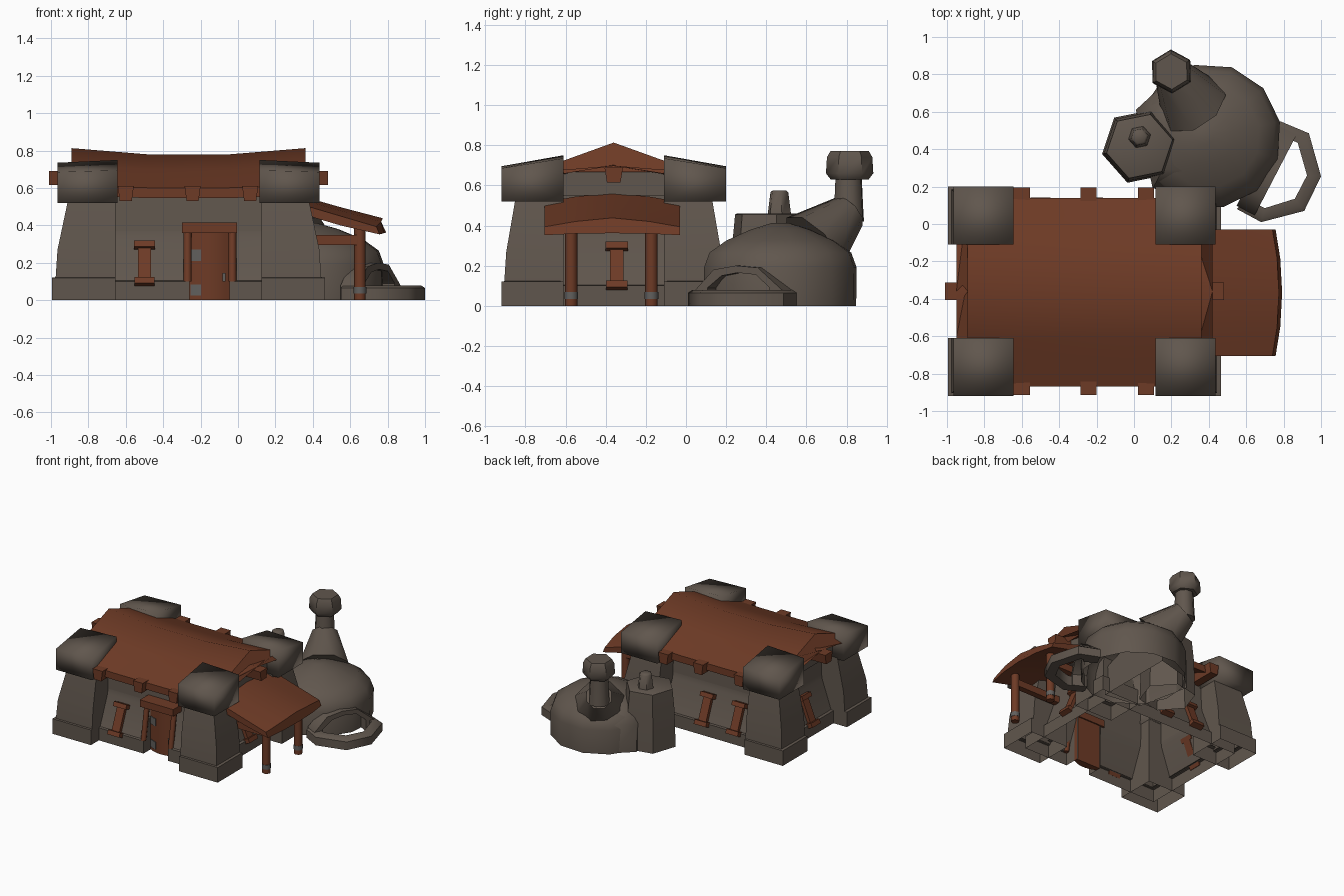
import bpy, bmesh, math
from mathutils import Vector, Matrix

if "Cube" in bpy.data.objects:
    bpy.data.objects.remove(bpy.data.objects["Cube"])

CX, CY = -0.265, -0.36          # centre of the hall


def material(name, rgb):
    m = bpy.data.materials.new(name)
    m.diffuse_color = (*rgb, 1)
    m.use_nodes = True
    m.node_tree.nodes["Principled BSDF"].inputs["Base Color"].default_value = m.diffuse_color
    return m


STONE = material("stone", (0.118, 0.094, 0.075))
WOOD = material("red_wood", (0.155, 0.043, 0.019))
METAL = material("grey_metal", (0.12, 0.115, 0.11))


def loft(name, rings, mat, bottom=True, top=True, closed=True, angle=50):
    """Skin a list of equal rings (or open strips)."""
    bm = bmesh.new()
    vs = [[bm.verts.new(p) for p in r] for r in rings]
    for a, b in zip(vs, vs[1:]):
        n = len(a)
        for i in range(n if closed else n - 1):
            j = (i + 1) % n
            bm.faces.new((a[i], a[j], b[j], b[i]))
    if bottom:
        bm.faces.new(vs[0][::-1])
    if top:
        bm.faces.new(vs[-1])
    if closed:
        bmesh.ops.recalc_face_normals(bm, faces=bm.faces)
    me = bpy.data.meshes.new(name)
    bm.to_mesh(me)
    bm.free()
    me.materials.append(mat)
    ob = bpy.data.objects.new(name, me)
    bpy.context.collection.objects.link(ob)
    bpy.ops.object.select_all(action='DESELECT')
    ob.select_set(True)
    bpy.context.view_layer.objects.active = ob
    bpy.ops.object.shade_smooth_by_angle(angle=math.radians(angle))
    return ob


def rect(x0, x1, y0, y1, z):
    return [(x0, y0, z), (x1, y0, z), (x1, y1, z), (x0, y1, z)]


def box(name, x0, x1, y0, y1, z0, z1, mat):
    return loft(name, [rect(x0, x1, y0, y1, z0), rect(x0, x1, y0, y1, z1)], mat)


def ngon(x, y, z, r, n, turn=0.0):
    return [(x + r * math.cos(turn + math.tau * i / n),
             y + r * math.sin(turn + math.tau * i / n), z) for i in range(n)]


# ---- corner towers: plinth, tapered body, sloped cap
for sx in (-1, 1):
    for sy in (-1, 1):
        def tring(x0, x1, y0, y1, z):
            return [(CX + sx * x, CY + sy * y, h) for (x, y, h) in rect(x0, x1, y0, y1, z)]
        loft("tower_plinth", [tring(.39, .73, .25, .56, 0), tring(.39, .73, .25, .56, .12),
                              tring(.42, .70, .28, .53, .125)], STONE, bottom=False, top=False)
        loft("tower_body", [tring(.39, .71, .25, .545, .12), tring(.39, .70, .25, .535, .27),
                            tring(.39, .645, .25, .49, .53)], STONE, bottom=False, top=False)
        cap = tring(.38, .70, .25, .56, 0)
        loft("tower_cap", [tring(.38, .70, .25, .56, .52),
                           [(p[0], p[1], z) for p, z in zip(cap, (.75, .735, .685, .695))]],
             STONE, angle=95)


# ---- hall walls with a door opening: plinth and inward-leaning walls, open underneath
def wall_path(hx, hy, z):
    x0, x1, y0, y1 = CX - hx, CX + hx, CY - hy, CY + hy
    return [(p[0], p[1], z) for p in ((-.045, CY - .33), (-.045, y0), (x1, y0), (x1, y1),
                                      (x0, y1), (x0, y0), (-.26, y0), (-.26, CY - .33))]


loft("wall_plinth", [wall_path(.61, .46, 0), wall_path(.61, .46, .10), wall_path(.58, .44, .105)],
     STONE, bottom=False, top=False, closed=False)
loft("hall_walls", [wall_path(.59, .445, .10), wall_path(.51, .35, .33), wall_path(.505, .345, .37)],
     STONE, bottom=False, top=False, closed=False)
loft("upper_walls", [rect(CX - h, CX + h, CY - d, CY + d, z)
                     for h, d, z in ((.505, .345, .37), (.50, .335, .61))],
     STONE, bottom=False, top=False)
for sx in (-1, 1):
    gable = [(-.40, .55), (.40, .55), (.40, .60), (.25, .655), (0, .72), (-.25, .655), (-.40, .60)]
    loft("gable", [[(CX + sx * x, CY + y, z) for y, z in gable] for x in (.49, .60)], STONE)


# ---- main roof: saddle ridge with slanted, deeper ends
def roof_z(x, y):
    a = abs(y - CY)
    sag = .033 * (1 - min(1, max(0, (abs(x - CX) - .22) / .40)))
    z = .813 - .36 * a if a <= .25 else .723 - .43 * (a - .25)
    return z - sag * (1 - .7 * a / .51)


roof_y = [CY + d for d in (-.51, -.38, -.25, 0, .25, .38, .50)]
end_depth = [.05, .055, .065, .115, .065, .055, .05]
rings = []
for t, b in ((-.625, -.685), (-.22, -.22), (.22, .22), (.625, .685)):
    top = [(CX + t, y, roof_z(CX + t, y)) for y in roof_y]
    low = [(CX + b, y, roof_z(CX + t, y) - (d if t != b else .055))
           for y, d in zip(roof_y, end_depth)]
    rings.append(top + low[::-1])
loft("main_roof", rings, WOOD)

# ---- tapered beam ends under eaves and ridge
for sy in (-1, 1):
    for x in (-.60, -.243, .065):
        ends = [(x - .032, .53), (x + .032, .53), (x + .043, .612), (x - .043, .612)]
        loft("eave_beam", [[(px, CY + sy * d, z) for px, z in ends] for d in (.34, .555)], WOOD)
for sx in (-1, 1):
    ends = [(-.034, .615), (.034, .615), (.046, .69), (-.046, .69)]
    loft("ridge_beam", [[(CX + sx * d, CY + y, z) for y, z in ends] for d in (.54, .745)], WOOD)


# ---- windows: shutter with lintel and sill, leaning with the wall
def window(x, y, turn):
    m = (Matrix.Translation((x, y, .09)) @ Matrix.Rotation(turn, 4, 'Z') @
         Matrix.Rotation(math.radians(-22), 4, 'X') @ Matrix.Translation((0, 0, -.09)))
    for name, w, d, z0, z1 in (("window_shutter", .034, .025, .10, .29),
                               ("window_lintel", .056, .045, .285, .32),
                               ("window_sill", .053, .045, .075, .11)):
        box(name, -w, w, -d, .002, z0, z1, WOOD).data.transform(m)


window(-.50, CY - .455, 0)
window(-.50, CY + .455, math.pi)
window(-.22, CY + .455, math.pi)
window(CX + .60, CY + .015, math.pi / 2)
window(CX - .60, CY + .015, -math.pi / 2)

# ---- bowed front door, set back, with frame and fittings
DX, DY = -.152, CY - .37


def bow(x):
    return DY - .03 * (1 - ((x - DX) / .108) ** 2)


door_x = [DX + .108 * i / 4 for i in range(-4, 5)]
door = [(x, bow(x)) for x in door_x] + [(DX + .108, DY + .03), (DX - .108, DY + .03)]
loft("door", [[(x, y, z) for x, y in door] for z in (0, .38)], WOOD)
for x in (-.27, -.03):
    loft("door_post", [ngon(x, CY - d, z, .021, 8) for z, d in ((.10, .445), (.37, .40))], WOOD)
box("door_lintel", -.30, -.005, CY - .45, CY - .33, .36, .415, WOOD)
for z in (.055, .24):
    hx = [-.253, -.225, -.198]
    loft("door_hinge", [[(x, bow(x) - .006, h) for x in hx] + [(x, bow(x) + .003, h) for x in hx[::-1]]
                        for h in (z - .03, z + .03)], METAL)
box("door_handle", -.082, -.068, bow(-.075) - .02, bow(-.075) + .01, .10, .145, METAL)


# ---- side awning on two posts
def awning_z(x, y):
    return .55 - .115 * (x - .36) / .39 - .045 * (abs(y + .367) / .34) ** 1.5


awn_y = [-.705, -.55, -.367, -.184, -.03]
arc = [.0, .025, .035, .025, .0]
rings = []
for xt, xb, k in ((.32, .32, 0), (.55, .55, .3), (.74, .757, 1)):
    top = [(xt + a * k, y, awning_z(xt, y)) for y, a in zip(awn_y, arc)]
    low = [(xb + a * k, y, .352 + .01 * a / .035 if k == 1 else awning_z(xt, y) - .05)
           for y, a in zip(awn_y, arc)]
    rings.append(top + low[::-1])
loft("awning", rings, WOOD)
for y in (-.572, -.172):
    loft("awning_post", [ngon(.652, y, z, .031, 8) for z in (0, .39)], WOOD)
    loft("post_band", [ngon(.652, y, z, .034, 8) for z in (.035, .07)], METAL)
    box("awning_beam", .25, .64, y - .024, y + .024, .295, .35, WOOD)

# ---- furnace dome and the mass joining it to the kiln
FX, FY = .40, .47
loft("furnace_dome", [ngon(FX + dx, FY, z, r, 12, .2) for z, r, dx in
                      ((0, .385, 0), (.19, .388, 0), (.265, .36, 0), (.325, .275, 0),
                       (.38, .15, -.01), (.412, .045, -.02))], STONE, bottom=False)
joint = [(.10, .19), (.40, .15), (.40, .80), (.14, .73), (.01, .61)]
loft("kiln_joint", [[(.25 + (x - .25) * k, .47 + (y - .47) * k, z) for x, y in joint]
                    for z, k in ((0, 1), (.22, 1), (.34, .62))], STONE, bottom=False)

# ---- leaning flue, upright pipe and pot
base, tip = Vector((.32, .63, .30)), Vector((.20, .812, .468))
axis = (tip - base).normalized()
side = axis.cross(Vector((0, 0, 1))).normalized()
up = side.cross(axis)


def leaning(c, r):
    return [c + r * (math.cos(a) * side + math.sin(a) * up)
            for a in (math.tau * i / 8 + math.pi / 8 for i in range(8))]


loft("flue", [leaning(base, .19), leaning(tip, .097)], STONE)
loft("flue_pipe", [ngon(.20, .81, z, r, 8, .3) for z, r in ((.42, .08), (.50, .075), (.65, .068))], STONE)
loft("flue_pot", [ngon(.20, .815, z, r, 6, .55) for z, r in
                  ((.63, .095), (.66, .118), (.74, .113), (.772, .095))], STONE)

# ---- side kiln with small vent
loft("kiln", [ngon(.03, .415, z, r, 6, .2) for z, r in
              ((0, .205), (.30, .195), (.455, .18), (.46, .17))], STONE, bottom=False)
loft("kiln_vent", [ngon(.03, .465, z, r, 6, .2) for z, r in
                   ((.45, .062), (.565, .047), (.575, .035))], STONE)

# ---- low stone basin rim in front of the furnace
outer = [(.55, .08), (.68, .01), (.91, .07), (1.0, .255), (.935, .485), (.78, .55)]
inner = [(.60, .135), (.70, .085), (.86, .135), (.925, .26), (.875, .435), (.76, .48)]
loft("basin_rim", [[(*o, 0), (*o, .065), (o[0] * .7 + i[0] * .3, o[1] * .7 + i[1] * .3, .08),
                    (*i, .08), (*i, 0)] for o, i in zip(outer, inner)], STONE)

# ---- furnace mouth arch
mouth_out = [(.07, 0), (.07, .08), (.16, .18), (.27, .2), (.38, .19), (.50, .08), (.50, 0)]
mouth_in = [(.13, 0), (.13, .09), (.2, .15), (.28, .165), (.37, .155), (.44, .09), (.44, 0)]


def mouth(p, depth):
    return (.565 + .52 * p[0] + .88 * depth, p[0] - .46 * depth, p[1])


loft("furnace_mouth", [[mouth(o, -.06), mouth(o, .05), mouth(i, .05), mouth(i, -.06)]
                       for o, i in zip(mouth_out, mouth_in)], STONE)
